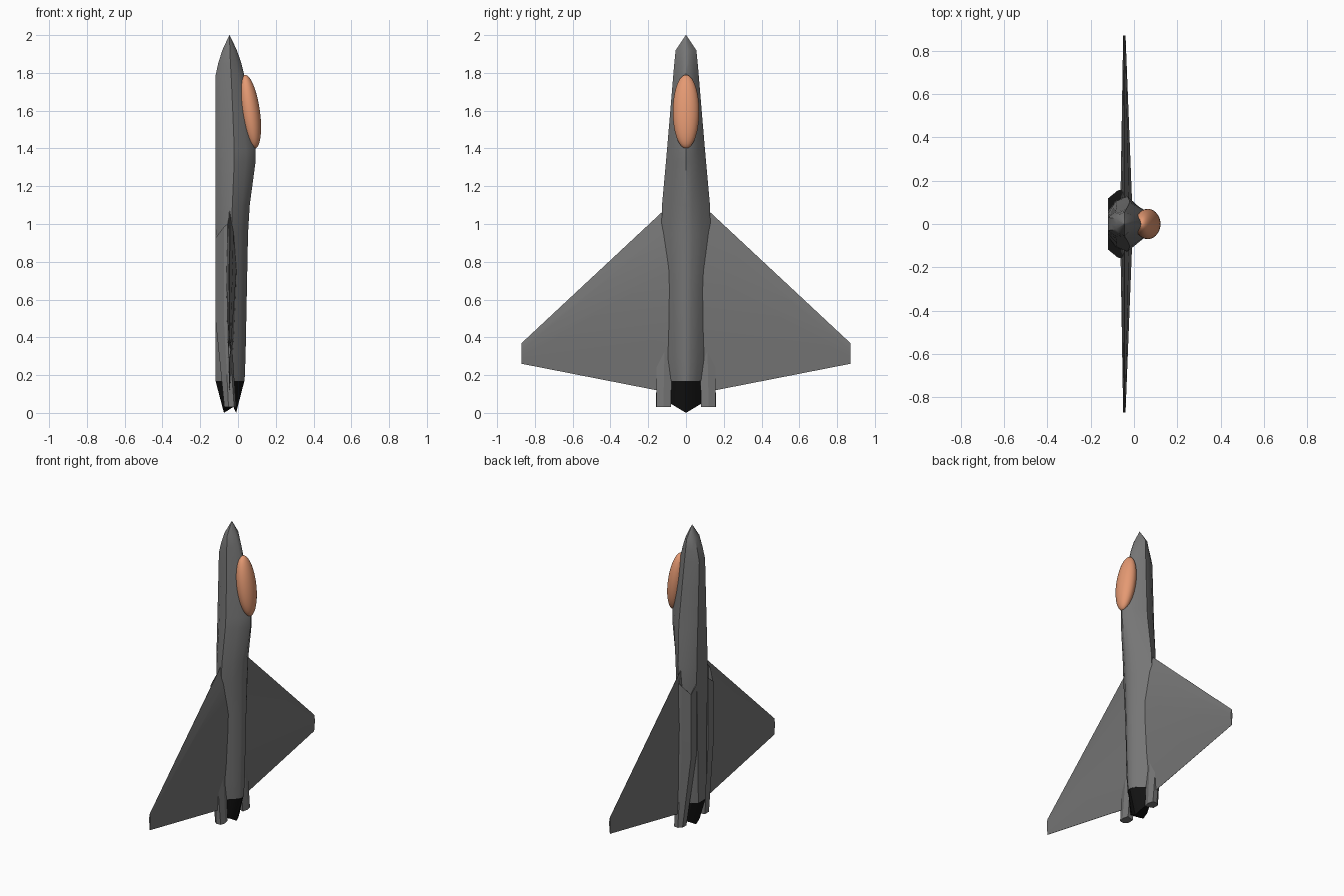
import bpy, bmesh, math
from mathutils import Vector

if "Cube" in bpy.data.objects:
    bpy.data.objects.remove(bpy.data.objects["Cube"])


def material(name, rgb):
    m = bpy.data.materials.new(name)
    m.diffuse_color = (*rgb, 1)
    m.use_nodes = True
    m.node_tree.nodes["Principled BSDF"].inputs["Base Color"].default_value = m.diffuse_color
    return m


GREY = material("hull_grey", (0.18, 0.18, 0.18))
BLACK = material("nozzle_black", (0.006, 0.006, 0.006))
ORANGE = material("canopy_orange", (0.78, 0.32, 0.17))


def finish(bm, name, mats, angle):
    bmesh.ops.recalc_face_normals(bm, faces=bm.faces[:])
    mesh = bpy.data.meshes.new(name)
    bm.to_mesh(mesh)
    bm.free()
    for m in mats:
        mesh.materials.append(m)
    ob = bpy.data.objects.new(name, mesh)
    bpy.context.collection.objects.link(ob)
    bpy.ops.object.select_all(action='DESELECT')
    ob.select_set(True)
    bpy.context.view_layer.objects.active = ob
    bpy.ops.object.shade_smooth_by_angle(angle=math.radians(angle))
    return ob


def loft(name, rings, mats, angle=30, start_mat=0, end_mat=0):
    """Skin a list of equal-length point rings and cap both ends."""
    bm = bmesh.new()
    vs = [[bm.verts.new(p) for p in r] for r in rings]
    n = len(rings[0])
    for a, b in zip(vs, vs[1:]):
        for i in range(n):
            j = (i + 1) % n
            bm.faces.new((a[i], a[j], b[j], b[i]))
    for ring, mi in ((vs[0], start_mat), (vs[-1], end_mat)):
        bm.faces.new(ring).material_index = mi
    bmesh.ops.remove_doubles(bm, verts=bm.verts[:], dist=0.0003)
    return finish(bm, name, mats, angle)


def hull_ring(z, w, xb, xt, xc):
    """Cross-section: flat belly, side chine, rounded spine."""
    half = [(xb, 0.45 * w), (xb + 0.4 * (xc - xb), 0.82 * w), (xc, w),
            (xc + 0.55 * (xt - xc), 0.64 * w), (xt - 0.1 * (xt - xc), 0.26 * w)]
    pts = [(xb, 0)] + half + [(xt, 0)] + [(x, -y) for x, y in reversed(half)]
    return [Vector((x, y, z)) for x, y in pts]


# Fuselage: z, half width, belly x, spine x, chine x
stations = [(2.0, 0.001, -0.046, -0.044, -0.045), (1.92, 0.055, -0.083, -0.006, -0.043),
            (1.85, 0.062, -0.105, 0.018, -0.04), (1.78, 0.068, -0.12, 0.035, -0.036),
            (1.6, 0.083, -0.12, 0.065, -0.028), (1.4, 0.1, -0.12, 0.094, -0.02),
            (1.33, 0.106, -0.12, 0.093, -0.02), (1.1, 0.127, -0.12, 0.062, -0.03),
            (0.95, 0.13, -0.12, 0.053, -0.035), (0.65, 0.107, -0.12, 0.047, -0.035),
            (0.3, 0.1, -0.12, 0.04, -0.035), (0.17, 0.085, -0.12, 0.035, -0.035)]
loft("fuselage", [hull_ring(*s) for s in stations], [GREY], 35)

# Flattened exhaust nozzle with V-shaped lips
top = hull_ring(0.17, 0.083, -0.119, 0.034, -0.042)
bottom = [Vector((-0.042 + (p.x + 0.042) * 0.42, p.y, 0.6 * abs(p.y))) for p in top]
loft("exhaust_nozzle", [top, bottom], [BLACK], 20)

# Canopy: tilted ellipsoid
bm = bmesh.new()
bmesh.ops.create_uvsphere(bm, u_segments=32, v_segments=20, radius=1)
tilt = math.atan2(0.055, 0.39)
for v in bm.verts:
    x, y, z = v.co.x * 0.053, v.co.y * 0.07, v.co.z * 0.197
    v.co = (0.063 + x * math.cos(tilt) - z * math.sin(tilt), y,
            1.595 + x * math.sin(tilt) + z * math.cos(tilt))
finish(bm, "canopy", [ORANGE], 60)


def wing_ring(y, lead, trail, up, down):
    """Thin aerofoil section, from leading edge over the top and back."""
    steps = [(0.0, 0.05), (0.12, 0.6), (0.35, 1.0), (0.7, 0.6), (1.0, 0.04)]
    z = lambda t: lead + (trail - lead) * t
    over = [Vector((-0.045 + up * h, y, z(t))) for t, h in steps]
    under = [Vector((-0.045 - down * h, y, z(t))) for t, h in reversed(steps)]
    return over + under


def duct_ring(pts, side, zs):
    return [Vector((x, y * side, z)) for (x, y), z in zip(pts, zs)]


# Duct sections: belly inner, belly outer, side, top outer, top inner, inner wall
intake = [(-0.12, 0.06), (-0.12, 0.118), (-0.075, 0.155), (-0.055, 0.16), (-0.04, 0.11), (-0.05, 0.07)]
tail = [(-0.072, 0.098), (-0.072, 0.14), (-0.05, 0.158), (-0.02, 0.155), (-0.01, 0.12), (-0.02, 0.08)]
lip = [0.97, 0.925, 0.985, 1.0, 1.05, 1.06]
cx = sum(p[0] for p in intake) / 6
cy = sum(p[1] for p in intake) / 6
inner = [(cx + (x - cx) * 0.93, cy + (y - cy) * 0.93) for x, y in intake]

for side, label in ((1, "left"), (-1, "right")):
    # Delta wing
    loft(label + "_wing", [wing_ring(0.08 * side, 1.107, 0.105, 0.037, 0.018),
                           wing_ring(0.87 * side, 0.37, 0.26, 0.006, 0.005)], [GREY], 25)
    # Air duct: dark recessed mouth, straight trunk, upswept tail pipe
    loft(label + "_air_duct", [duct_ring(inner, side, [0.88] * 6),
                               duct_ring(inner, side, lip),
                               duct_ring(intake, side, lip),
                               duct_ring(intake, side, [0.5] * 6),
                               duct_ring(tail, side, [0.03] * 6)],
         [GREY, BLACK], 25, start_mat=1)
